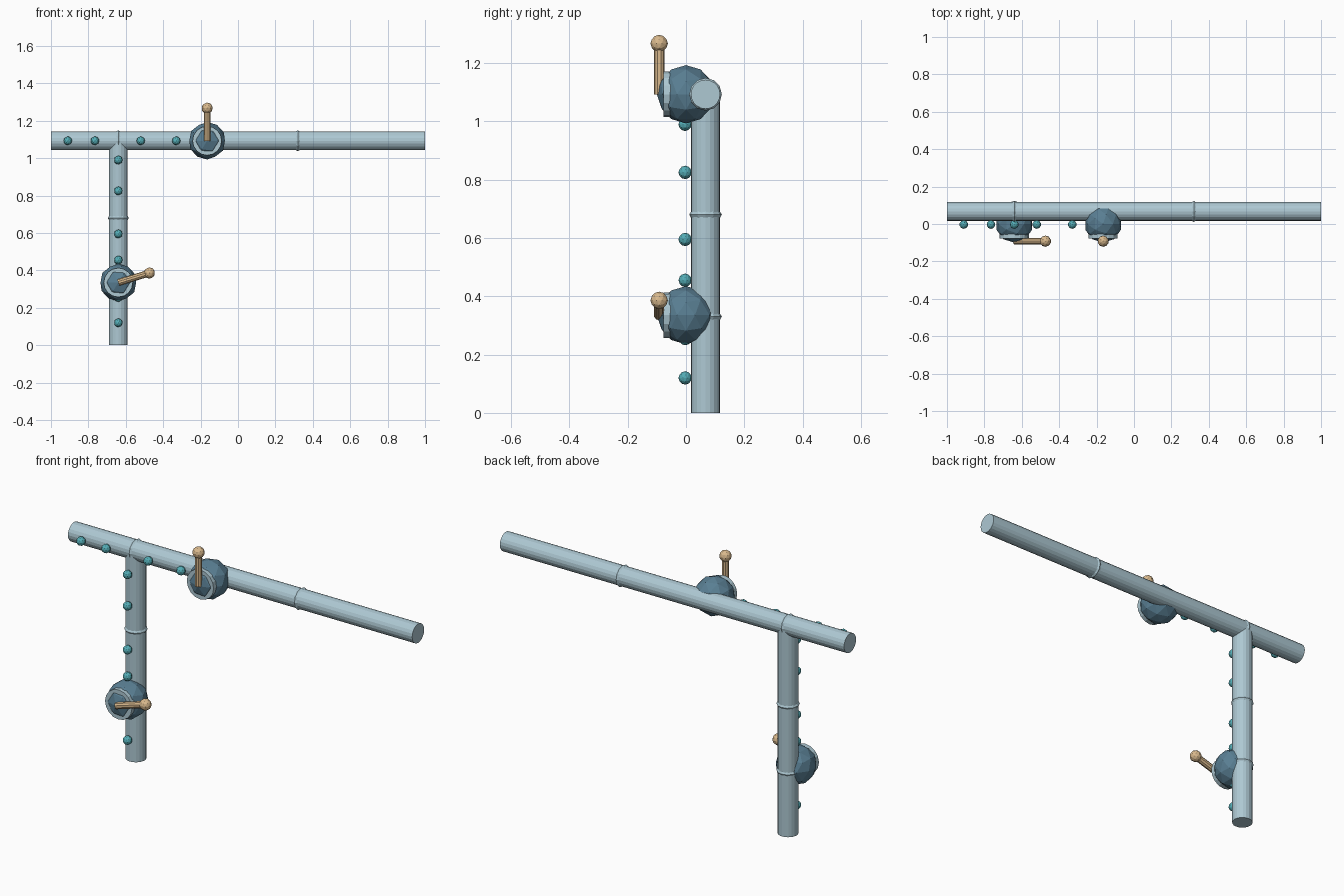
import bpy, math
from mathutils import Vector

if "Cube" in bpy.data.objects:
    bpy.data.objects.remove(bpy.data.objects["Cube"])


def material(name, rgb):
    m = bpy.data.materials.new(name)
    m.diffuse_color = (*rgb, 1)
    m.use_nodes = True
    m.node_tree.nodes["Principled BSDF"].inputs["Base Color"].default_value = m.diffuse_color
    return m


PIPE = material("pale blue metal", (0.42, 0.58, 0.65))
BODY = material("slate blue", (0.10, 0.21, 0.29))
BEAD = material("teal", (0.09, 0.42, 0.47))
TAN = material("tan", (0.70, 0.49, 0.27))

PIPE_Y, PIPE_R = 0.067, 0.05
TOP_Z, POST_X = 1.093, -0.64


def finish(name, mat):
    ob = bpy.context.object
    ob.name = name
    ob.data.materials.append(mat)
    return ob


def rod(name, a, b, r, sides, mat):
    a, b = Vector(a), Vector(b)
    d = b - a
    bpy.ops.mesh.primitive_cylinder_add(
        vertices=sides, radius=r, depth=d.length, location=(a + b) / 2,
        rotation=d.to_track_quat('Z', 'Y').to_euler())
    return finish(name, mat)


def ball(name, loc, r, mat):
    bpy.ops.mesh.primitive_ico_sphere_add(subdivisions=2, radius=r, location=loc)
    return finish(name, mat)


def joint(name, loc, along_x):
    bpy.ops.mesh.primitive_torus_add(
        major_segments=12, minor_segments=6, major_radius=0.036, minor_radius=0.02,
        location=loc, rotation=(0, math.pi / 2 if along_x else 0, 0))
    return finish(name, PIPE)


def valve(name, x, z, angle):
    ball(name + "_body", (x, 0, z), 0.1, BODY)
    rod(name + "_flange", (x, -0.03, z), (x, -0.078, z), 0.078, 16, PIPE)
    # lever swings in the plane in front of the flange
    base = Vector((x, -0.092, z))
    tip = base + Vector((math.cos(angle), 0, math.sin(angle))) * 0.174
    rod(name + "_lever", base, tip, 0.018, 10, TAN)
    ball(name + "_knob", tip, 0.03, TAN)


# Pipes
rod("main_pipe", (-1, PIPE_Y, TOP_Z), (1, PIPE_Y, TOP_Z), PIPE_R, 20, PIPE)
rod("down_pipe", (POST_X, PIPE_Y, 0), (POST_X, PIPE_Y, TOP_Z), PIPE_R, 20, PIPE)

# Pipe joints
for x in (POST_X, 0.32):
    joint("main_joint", (x, PIPE_Y, TOP_Z), True)
for z in (0.33, 0.68):
    joint("down_joint", (POST_X, PIPE_Y, z), False)

# Valves
valve("main_valve", -0.165, TOP_Z, math.pi / 2)
valve("down_valve", POST_X, 0.335, math.radians(17))

# Flow beads
for x in (-0.91, -0.765, -0.52, -0.33):
    ball("main_bead", (x, -0.003, TOP_Z), 0.023, BEAD)
for z in (0.12, 0.255, 0.455, 0.595, 0.825, 0.99):
    ball("down_bead", (POST_X, -0.003, z), 0.023, BEAD)
